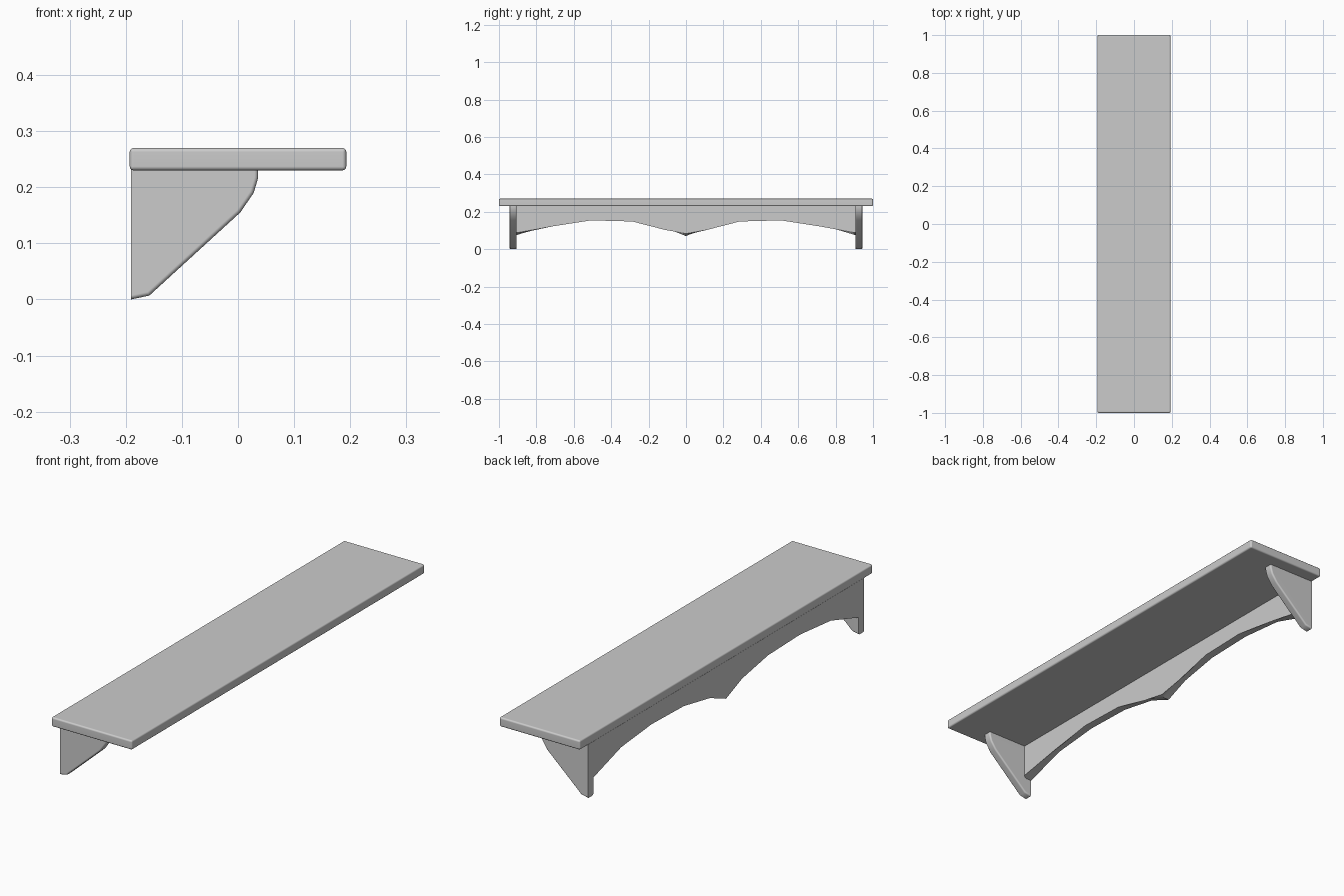
import bpy, bmesh, math
from mathutils import Vector

if "Cube" in bpy.data.objects:
    bpy.data.objects.remove(bpy.data.objects["Cube"])


def finish(bm, name):
    bmesh.ops.recalc_face_normals(bm, faces=bm.faces)
    mesh = bpy.data.meshes.new(name)
    bm.to_mesh(mesh)
    bm.free()
    mesh.shade_smooth()
    mesh.set_sharp_from_angle(angle=math.radians(35))
    obj = bpy.data.objects.new(name, mesh)
    bpy.context.collection.objects.link(obj)
    mod = obj.modifiers.new("face_normals", 'WEIGHTED_NORMAL')
    mod.keep_sharp = True
    return obj


def extruded(name, points, depth, n_round, radius, both_sides):
    """Extrude a 3D outline by depth; round the rim of its first n_round edges."""
    bm = bmesh.new()
    depth = Vector(depth)
    near = [bm.verts.new(p) for p in points]
    far = [bm.verts.new(Vector(p) + depth) for p in points]
    bm.faces.new(near)
    bm.faces.new(far[::-1])
    n = len(points)
    for i in range(n):
        j = (i + 1) % n
        bm.faces.new((near[i], far[i], far[j], near[j]))
    rims = (near, far) if both_sides else (far,)
    edges = [bm.edges.get((r[i], r[i + 1])) for r in rims for i in range(n_round)]
    bmesh.ops.bevel(bm, geom=edges, offset=radius, offset_type='OFFSET',
                    segments=3, profile=0.5, affect='EDGES')
    return finish(bm, name)


# Shelf board with softly rounded edges
bm = bmesh.new()
bmesh.ops.create_cube(bm, size=1)
bmesh.ops.scale(bm, vec=(0.386, 2.0, 0.04), verts=bm.verts)
bmesh.ops.translate(bm, vec=(0, 0, 0.25), verts=bm.verts)
bmesh.ops.bevel(bm, geom=bm.edges[:], offset=0.007, segments=3,
                profile=0.5, affect='EDGES')
finish(bm, "shelf_board")

# Two side brackets, rounded along the sloping front edge
bracket = [(-0.191, 0.0), (-0.158, 0.007), (0.004, 0.155), (0.028, 0.19),
           (0.036, 0.217), (0.036, 0.232), (-0.191, 0.232)]
for side, name in ((-1, "left_bracket"), (1, "right_bracket")):
    extruded(name, [(x, side * 0.905, z) for x, z in bracket],
             (0, side * 0.038, 0), 5, 0.007, True)

# Back panel with a double-arched lower edge, rounded at the front
half = [(0.11, 0.115), (0.287, 0.148), (0.507, 0.154), (0.715, 0.134), (0.906, 0.075)]
arch = [(-y, z) for y, z in reversed(half)] + [(0, 0.07)] + half
outline = arch + [(0.906, 0.232), (-0.906, 0.232)]
extruded("back_panel", [(-0.191, y, z) for y, z in outline],
         (0.036, 0, 0), len(arch) - 1, 0.012, False)
